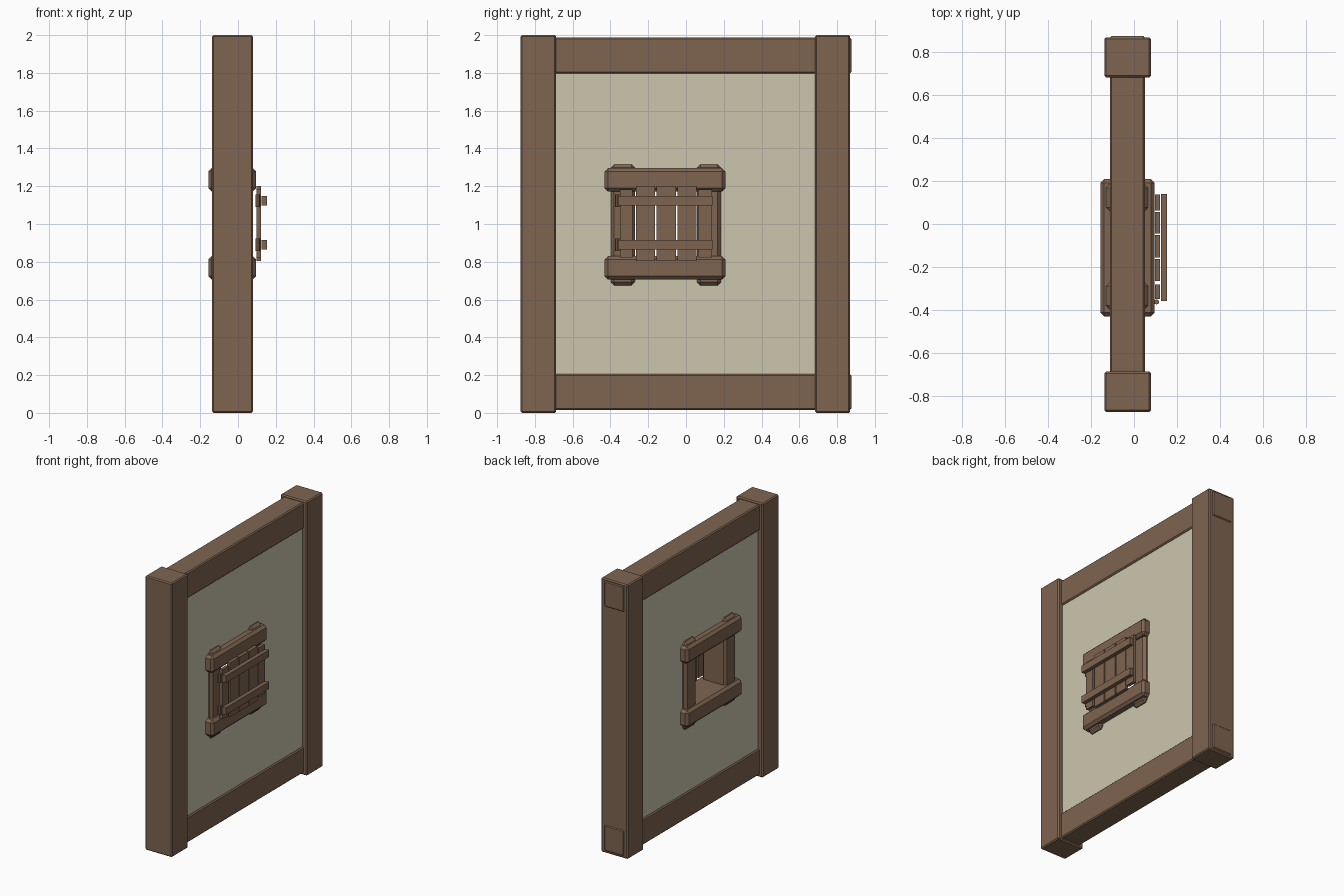
import bpy
import bmesh

if "Cube" in bpy.data.objects:
    bpy.data.objects.remove(bpy.data.objects["Cube"], do_unlink=True)


def material(name, rgb):
    m = bpy.data.materials.new(name)
    m.use_nodes = True
    color = (*rgb, 1)
    m.diffuse_color = color
    node = next(n for n in m.node_tree.nodes if n.type == 'BSDF_PRINCIPLED')
    node.inputs["Base Color"].default_value = color
    node.inputs["Roughness"].default_value = 0.9
    return m


wood = material("brown_wood", (0.21, 0.13, 0.082))
plaster = material("cream_plaster", (0.60, 0.565, 0.42))


def finish(name, bm, mat):
    mesh = bpy.data.meshes.new(name)
    bmesh.ops.recalc_face_normals(bm, faces=bm.faces)
    bm.to_mesh(mesh)
    bm.free()
    mesh.materials.append(mat)
    obj = bpy.data.objects.new(name, mesh)
    bpy.context.collection.objects.link(obj)
    return obj


def beam(name, xs, ys, zs, chamfer=0.0):
    """Box between the given limits, with chamfered edges."""
    bm = bmesh.new()
    bmesh.ops.create_cube(bm, size=1)
    for v in bm.verts:
        v.co = [lo + (c + 0.5) * (hi - lo) for c, (lo, hi) in zip(v.co, (xs, ys, zs))]
    if chamfer:
        bmesh.ops.bevel(bm, geom=bm.edges[:], offset=chamfer, segments=1, affect='EDGES')
    return finish(name, bm, wood)


# Outer timber frame; the rails poke slightly through the back post
beam("front_post", (-0.138, 0.079), (-0.875, -0.687), (0, 2), 0.008)
beam("back_post", (-0.138, 0.079), (0.683, 0.869), (0, 2), 0.008)
for name, low in (("bottom_rail", 0.016), ("top_rail", 1.798)):
    beam(name, (-0.112, 0.051), (-0.86, 0.875), (low, low + 0.19), 0.008)

# Plaster panel with a window opening: a three by three grid without its middle
bm = bmesh.new()
ys = (-0.70, -0.33, 0.12, 0.70)
zs = (0.19, 0.77, 1.23, 1.81)
grid = [[bm.verts.new((-0.102, y, z)) for y in ys] for z in zs]
for r in range(3):
    for c in range(3):
        if (r, c) != (1, 1):
            bm.faces.new((grid[r][c], grid[r][c + 1], grid[r + 1][c + 1], grid[r + 1][c]))
extruded = bmesh.ops.extrude_face_region(bm, geom=bm.faces[:])
for v in extruded["geom"]:
    if isinstance(v, bmesh.types.BMVert):
        v.co.x = 0.041
finish("wall_panel", bm, plaster)

# Window frame: two jambs running past a sill and a lintel
for name, low in (("window_jamb_front", -0.398), ("window_jamb_back", 0.059)):
    beam(name, (-0.13, 0.066), (low, low + 0.127), (0.674, 1.316), 0.018)
for name, low in (("window_sill", 0.706), ("window_lintel", 1.172)):
    beam(name, (-0.157, 0.096), (-0.431, 0.209), (low, low + 0.124), 0.018)

# Shutter planks, the outer two narrower and shorter
planks = ((-0.35, -0.282), (-0.265, -0.163), (-0.155, -0.052),
          (-0.044, 0.056), (0.064, 0.137))
for i, span in enumerate(planks):
    trim = 0.018 if i in (0, 4) else 0
    beam(f"shutter_plank_{i + 1}", (0.097, 0.121), span, (0.804 + trim, 1.2 - trim))

# Shutter battens and hinge pins
for level, z in (("lower", 0.89), ("upper", 1.123)):
    beam(f"{level}_batten", (0.125, 0.153), (-0.358, 0.14), (z - 0.026, z + 0.026))
    bm = bmesh.new()
    bmesh.ops.create_cone(bm, cap_ends=True, segments=8, radius1=0.012, radius2=0.012, depth=0.066)
    bmesh.ops.translate(bm, verts=bm.verts, vec=(0.105, -0.363, z))
    finish(f"{level}_hinge_pin", bm, wood)
